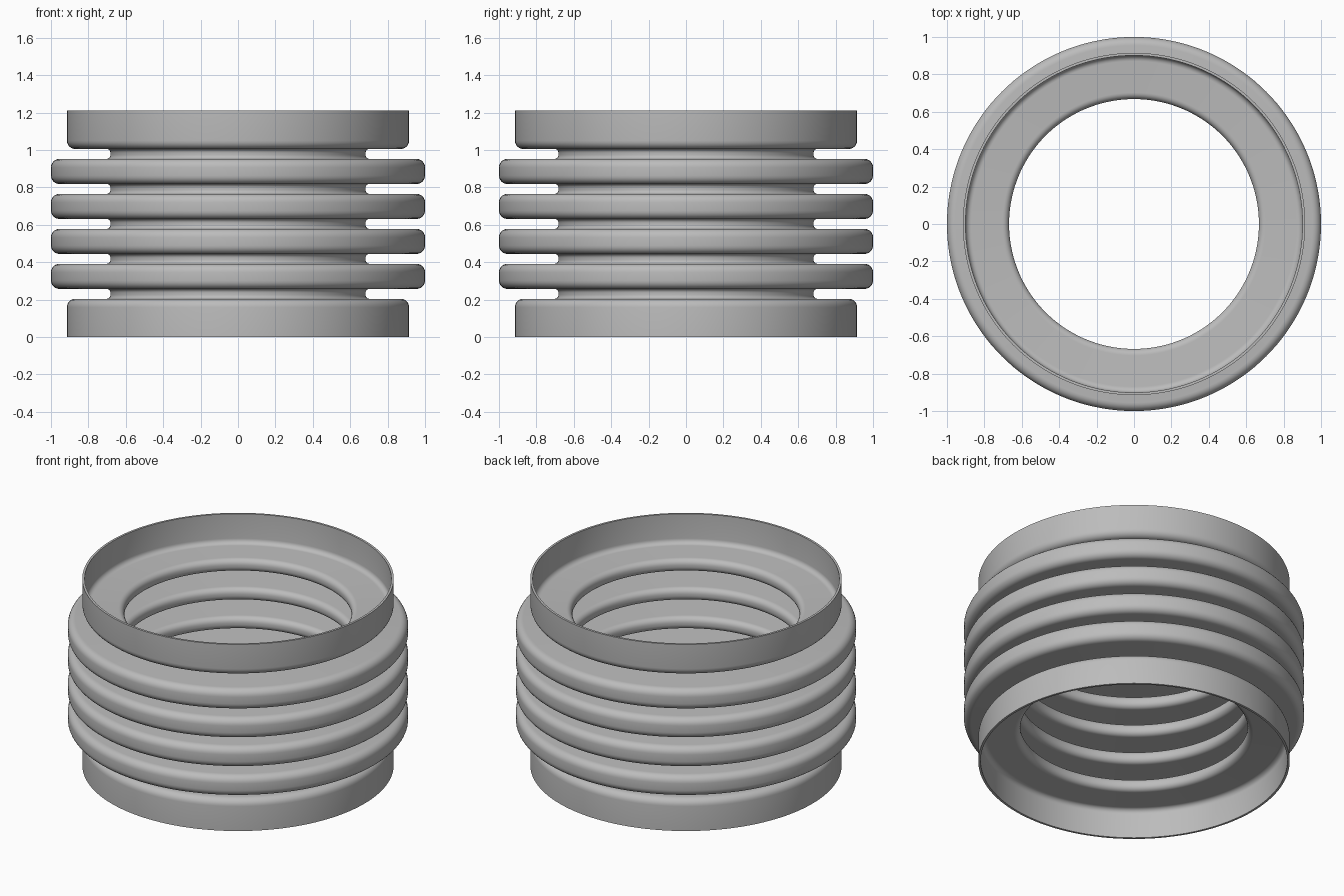
import bpy, bmesh, math
from mathutils import Vector

cube = bpy.data.objects.get("Cube")
if cube:
    bpy.data.objects.remove(cube, do_unlink=True)

HEIGHT, WALL, PITCH = 1.21, 0.014, 0.187
COLLAR_R, RING_R, GROOVE_R = 0.915, 1.0, 0.682   # outside radii
GROOVES, GAP, SEGMENTS = 5, 0.053, 144

material = bpy.data.materials.new("plain grey")
material.use_nodes = True
material.diffuse_color = (0.5, 0.5, 0.5, 1)
bsdf = material.node_tree.nodes["Principled BSDF"]
bsdf.inputs["Base Color"].default_value = material.diffuse_color


def fillet(points, radii, steps=6):
    """Round the right-angled corners of a path; return (point, normal) pairs."""
    def side(d):
        return Vector((d.y, -d.x))
    first = (points[1] - points[0]).normalized()
    path = [(points[0], side(first))]
    for before, corner, after, r in zip(points, points[1:], points[2:], radii):
        a = (corner - before).normalized()
        b = (after - corner).normalized()
        centre = corner - a * r + b * r
        for i in range(steps + 1):
            t = math.pi / 2 * i / steps
            out = a * math.sin(t) - b * math.cos(t)
            tangent = a * math.cos(t) + b * math.sin(t)
            path.append((centre + out * r, side(tangent)))
    last = (points[-1] - points[-2]).normalized()
    path.append((points[-1], side(last)))
    return path


# Middle line of the wall: collar, alternating grooves and rings, collar
half = WALL / 2
corners = [Vector((COLLAR_R - half, 0))]
radii = []
for i in range(GROOVES):
    z = HEIGHT / 2 + (i - (GROOVES - 1) / 2) * PITCH
    low, high = z - GAP / 2 - half, z + GAP / 2 + half
    r_below = COLLAR_R if i == 0 else RING_R
    r_above = COLLAR_R if i == GROOVES - 1 else RING_R
    corners += [Vector((r_below - half, low)), Vector((GROOVE_R - half, low)),
                Vector((GROOVE_R - half, high)), Vector((r_above - half, high))]
    radii += [0.038, 0.028, 0.028, 0.038]
corners.append(Vector((COLLAR_R - half, HEIGHT)))

# Give the line its thickness and turn it around the z axis
path = fillet(corners, radii)
profile = [p + n * half for p, n in path] + [p - n * half for p, n in reversed(path)]
bm = bmesh.new()
verts = [bm.verts.new((p.x, 0, p.y)) for p in profile]
edges = [bm.edges.new((v, verts[i - 1])) for i, v in enumerate(verts)]
bmesh.ops.spin(bm, geom=verts + edges, cent=(0, 0, 0), axis=(0, 0, 1),
               angle=math.tau, steps=SEGMENTS, use_merge=True)
bmesh.ops.remove_doubles(bm, verts=bm.verts, dist=0.00005)
bmesh.ops.recalc_face_normals(bm, faces=bm.faces)
mesh = bpy.data.meshes.new("bellows_sleeve")
bm.to_mesh(mesh)
bm.free()
mesh.materials.append(material)

sleeve = bpy.data.objects.new("bellows_sleeve", mesh)
bpy.context.collection.objects.link(sleeve)
bpy.ops.object.select_all(action="DESELECT")
sleeve.select_set(True)
bpy.context.view_layer.objects.active = sleeve
bpy.ops.object.shade_smooth_by_angle(angle=math.radians(35))
